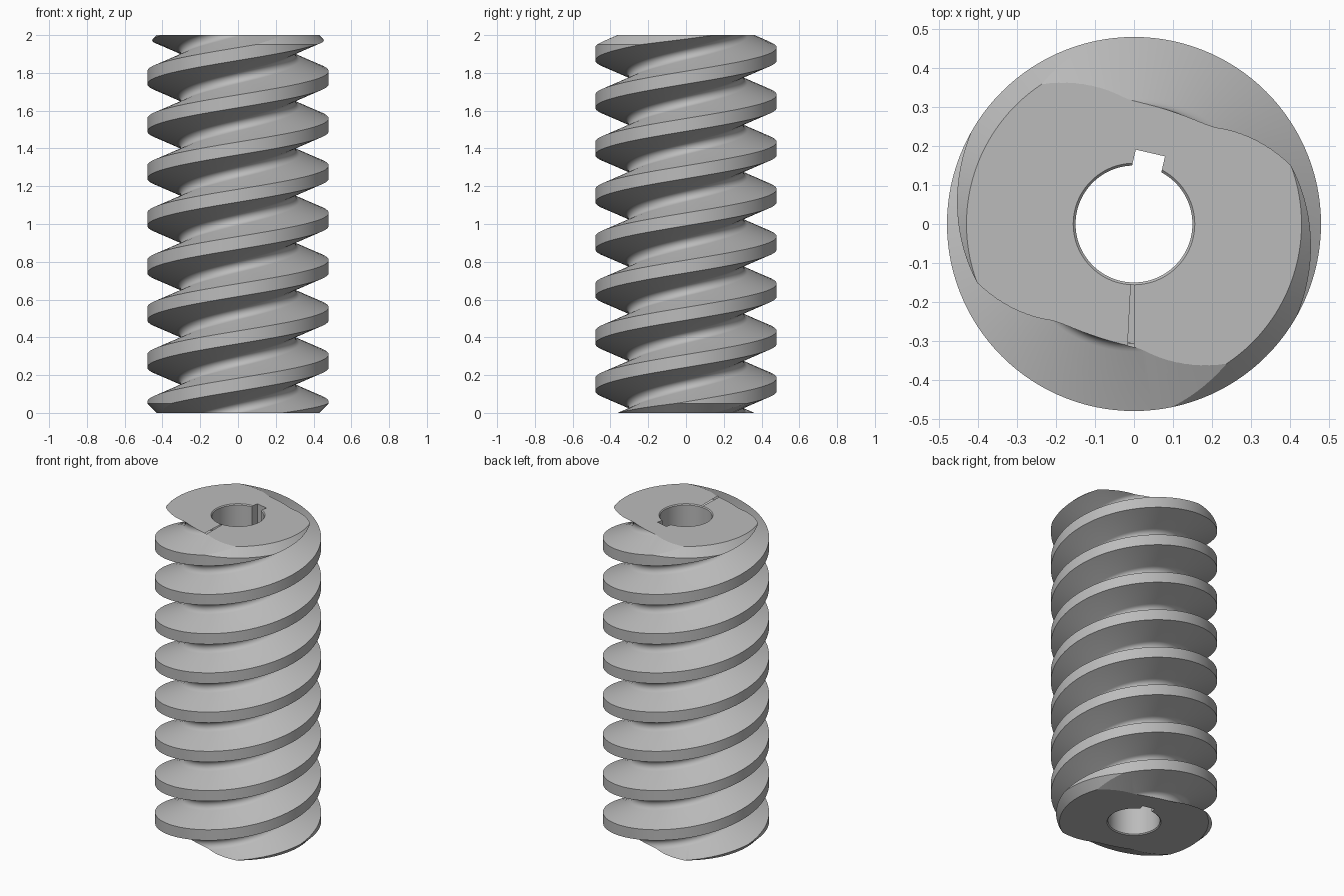
import bpy, bmesh, math

cube = bpy.data.objects.get("Cube")
if cube:
    bpy.data.objects.remove(cube, do_unlink=True)

HEIGHT, TIP, ROOT = 2.0, 0.48, 0.305
PITCH, STARTS = 0.25, 2           # two-start right-hand thread
PHASE = 0.025                     # crest height on the +x side
CREST, SLOPE = 0.034, 0.38        # half crest width, flank slope
FILLET, STEPS, SEGS = 0.034, 12, 120
BORE, CHAMFER, LIP = 0.15, 0.05, 0.006

steel = bpy.data.materials.new("steel grey")
steel.use_nodes = True
GREY = (0.5, 0.5, 0.5, 1)
steel.diffuse_color = GREY
steel.node_tree.nodes["Principled BSDF"].inputs["Base Color"].default_value = GREY


def make_object(name, bm):
    bmesh.ops.recalc_face_normals(bm, faces=bm.faces[:])
    mesh = bpy.data.meshes.new(name)
    bm.to_mesh(mesh)
    bm.free()
    obj = bpy.data.objects.new(name, mesh)
    bpy.context.collection.objects.link(obj)
    mesh.materials.append(steel)
    return obj


def lathe(name, profile, segs):
    """Closed ring from a closed (radius, height) profile."""
    bm = bmesh.new()
    rings = []
    for i in range(segs):
        a = math.tau * i / segs
        rings.append([bm.verts.new((r * math.cos(a), r * math.sin(a), z)) for r, z in profile])
    n = len(profile)
    for i in range(segs):
        p, q = rings[i], rings[(i + 1) % segs]
        for j in range(n):
            bm.faces.new((p[j], q[j], q[(j + 1) % n], p[(j + 1) % n]))
    return make_object(name, bm)


def cut(obj, tool, operation):
    mod = obj.modifiers.new(operation.lower(), 'BOOLEAN')
    mod.operation = operation
    mod.solver = 'EXACT'
    mod.object = tool
    bpy.ops.object.select_all(action='DESELECT')
    obj.select_set(True)
    bpy.context.view_layer.objects.active = obj
    bpy.ops.object.modifier_apply(modifier=mod.name)
    bpy.data.objects.remove(tool, do_unlink=True)


# Thread profile for one pitch: crest, then rounded groove
profile = [(TIP, -CREST), (TIP, CREST)]
low, high = math.radians(20), math.radians(160)
for s in range(STEPS + 1):
    a = low + (high - low) * s / STEPS
    profile.append((ROOT + FILLET * (1 - math.sin(a)), PITCH / 2 - FILLET * math.cos(a)))

# Helical sweep, joined to itself after one full turn
bm = bmesh.new()
per_turn = STARTS * len(profile)
columns = []
for i in range(SEGS):
    a = math.tau * i / SEGS
    rise = PHASE + STARTS * PITCH * i / SEGS
    columns.append([bm.verts.new((r * math.cos(a), r * math.sin(a), z + k * PITCH + rise))
                    for k in range(-5, 13) for r, z in profile])
rows = len(columns[0])
for i in range(SEGS):
    shift = per_turn if i == SEGS - 1 else 0
    p, q = columns[i], columns[(i + 1) % SEGS]
    for j in range(rows - 1 - shift):
        bm.faces.new((p[j], q[j + shift], q[j + 1 + shift], p[j + 1]))

# Trim both ends flat and cap them
for z, up in ((-0.1, -1), (HEIGHT + 0.1, 1)):
    geom = bm.verts[:] + bm.edges[:] + bm.faces[:]
    bmesh.ops.bisect_plane(bm, geom=geom, plane_co=(0, 0, z), plane_no=(0, 0, up),
                           clear_outer=True)
    rim = [e for e in bm.edges if e.is_boundary
           and all(abs(v.co.z - z) < 1e-4 for v in e.verts)]
    bmesh.ops.edgeloop_fill(bm, edges=rim)
worm = make_object("worm_thread", bm)

# Blank with chamfered ends and bore
OUT = TIP + 0.02
blank = lathe("blank", [
    (BORE, LIP), (BORE + LIP, 0), (TIP - CHAMFER, 0), (OUT, OUT - TIP + CHAMFER),
    (OUT, HEIGHT - OUT + TIP - CHAMFER), (TIP - CHAMFER, HEIGHT),
    (BORE + LIP, HEIGHT), (BORE, HEIGHT - LIP)], SEGS)
cut(worm, blank, 'INTERSECT')

# Keyway along the bore
bm = bmesh.new()
bmesh.ops.create_cube(bm, size=1)
bmesh.ops.scale(bm, vec=(0.187 - 0.1, 0.077, HEIGHT + 0.4), verts=bm.verts)
bmesh.ops.translate(bm, vec=((0.187 + 0.1) / 2, 0, HEIGHT / 2), verts=bm.verts)
key = make_object("keyway_cutter", bm)
key.rotation_euler.z = math.radians(77)
bpy.context.view_layer.update()
cut(worm, key, 'DIFFERENCE')

bpy.ops.object.select_all(action='DESELECT')
worm.select_set(True)
bpy.context.view_layer.objects.active = worm
bpy.ops.object.shade_smooth_by_angle(angle=math.radians(18))
